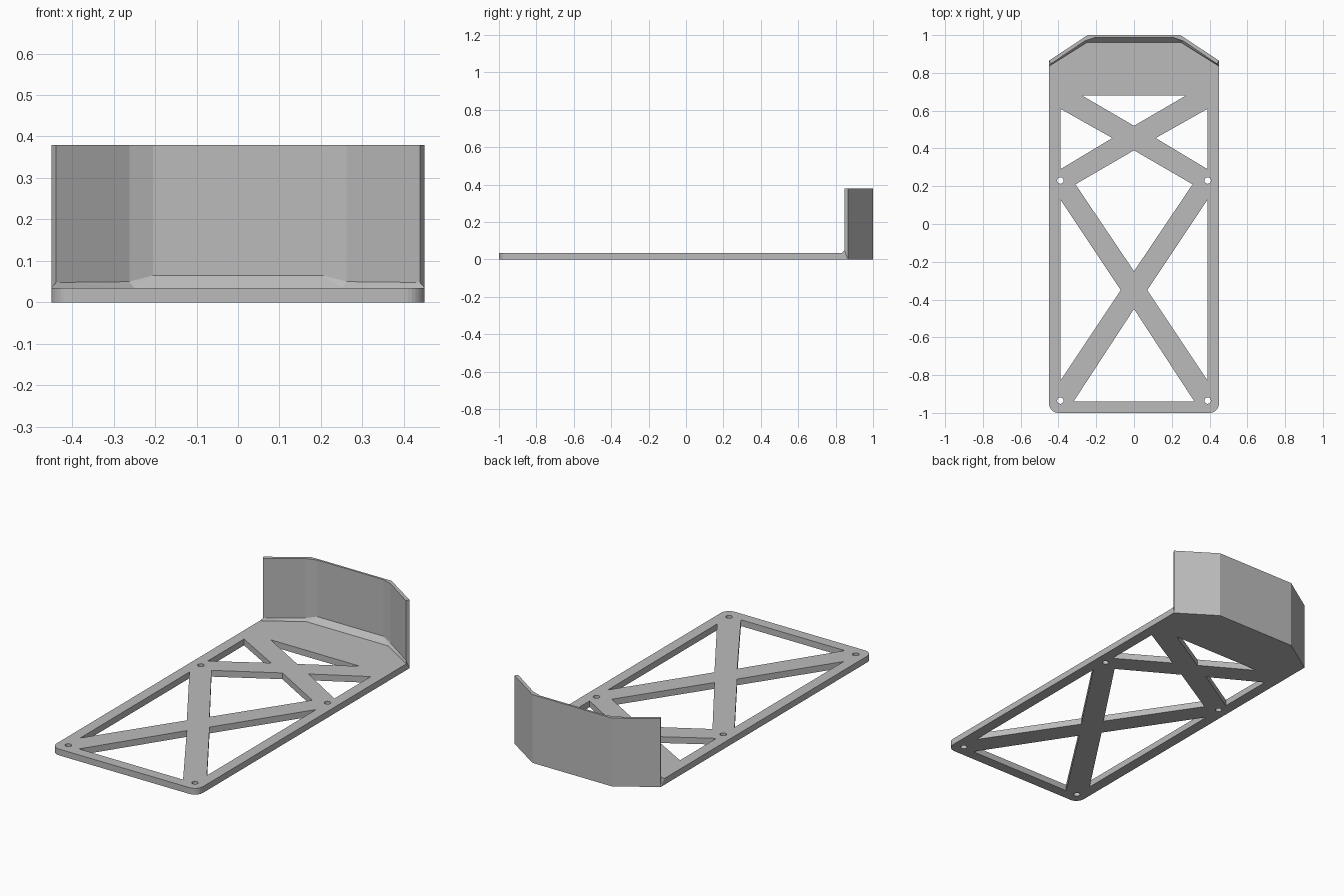
import bpy, bmesh, math

cube = bpy.data.objects.get("Cube")
if cube:
    bpy.data.objects.remove(cube, do_unlink=True)

grey = bpy.data.materials.new("plain_grey")
grey.use_nodes = True
grey.diffuse_color = (0.5, 0.5, 0.5, 1)
grey.node_tree.nodes["Principled BSDF"].inputs["Base Color"].default_value = (0.5, 0.5, 0.5, 1)

THICK = 0.035
HEIGHT = 0.38


def add_object(name, mesh):
    mesh.materials.clear()
    mesh.materials.append(grey)
    obj = bpy.data.objects.new(name, mesh)
    bpy.context.collection.objects.link(obj)
    return obj


def arc(cx, cy, r, start, end, n):
    return [(cx + r * math.cos(math.radians(start + (end - start) * i / n)),
             cy + r * math.sin(math.radians(start + (end - start) * i / n)))
            for i in range(n + 1)]


def mirror(points):
    return [(-x, y) for x, y in reversed(points)]


def plate(name, loops, thickness):
    """Extrude an outline with holes into a flat plate standing on z = 0."""
    curve = bpy.data.curves.new(name + "_profile", 'CURVE')
    curve.dimensions = '2D'
    curve.fill_mode = 'BOTH'
    curve.extrude = thickness / 2
    for loop in loops:
        spline = curve.splines.new('POLY')
        spline.points.add(len(loop) - 1)
        for p, (x, y) in zip(spline.points, loop):
            p.co = (x, y, 0, 1)
        spline.use_cyclic_u = True
    helper = bpy.data.objects.new(name + "_helper", curve)
    bpy.context.collection.objects.link(helper)
    graph = bpy.context.evaluated_depsgraph_get()
    mesh = bpy.data.meshes.new_from_object(helper.evaluated_get(graph))
    bpy.data.objects.remove(helper, do_unlink=True)
    bm = bmesh.new()
    bm.from_mesh(mesh)
    bmesh.ops.translate(bm, verts=bm.verts, vec=(0, 0, thickness / 2))
    bmesh.ops.remove_doubles(bm, verts=bm.verts, dist=0.0002)
    bmesh.ops.recalc_face_normals(bm, faces=bm.faces)
    for f in bm.faces:
        f.smooth = False
    bm.to_mesh(mesh)
    bm.free()
    return add_object(name, mesh)


# Base plate: rounded front corners, angled rear edge, truss openings
right_edge = arc(0.40, -0.95, 0.05, -90, 0, 8) + [(0.45, 0.835), (0.25, 0.96)]
outline = right_edge + mirror(right_edge)
side_openings = [
    [(0.39, 0.13), (0.39, -0.83), (0.07, -0.35)],
    [(0.39, 0.61), (0.39, 0.29), (0.115, 0.455)],
]
centre_openings = [
    [(-0.32, -0.94), (0.32, -0.94), (0, -0.45)],
    [(0, -0.25), (0.31, 0.21), (0, 0.39), (-0.31, 0.21)],
    [(-0.275, 0.68), (0.275, 0.68), (0, 0.52)],
]
screw_holes = [arc(x, y, 0.017, 0, 360, 20)[:-1]
               for x in (-0.39, 0.39) for y in (-0.935, 0.23)]
plate("base_plate", [outline] + side_openings + [mirror(s) for s in side_openings]
      + centre_openings + screw_holes, THICK)

# Rear wall: stations of (outer, inner, foot, height of the chamfer at its foot)
half = [
    ((0.45, 0.865), (0.439, 0.848), (0.45, 0.835), 0.048),
    ((0.245, 1.0), (0.262, 0.968), (0.25, 0.96), 0.05),
    ((0.245, 1.0), (0.205, 0.988), (0.25, 0.96), 0.065),
]
flip = lambda p: (-p[0], p[1])
stations = half + [(flip(o), flip(i), flip(f), z) for o, i, f, z in reversed(half)]
bm = bmesh.new()
rings = []
for outer, inner, foot, z in stations:
    section = [(*outer, 0), (*outer, HEIGHT), (*inner, HEIGHT),
               (*inner, z), (*foot, THICK), (*foot, 0)]
    rings.append([bm.verts.new(co) for co in section])
for a, b in zip(rings, rings[1:]):
    for k in range(6):
        n = (k + 1) % 6
        bm.faces.new((a[k], a[n], b[n], b[k]))
bm.faces.new(rings[0])
bm.faces.new(rings[-1])
bmesh.ops.remove_doubles(bm, verts=bm.verts, dist=0.0005)
bmesh.ops.triangulate(bm, faces=bm.faces)
bmesh.ops.recalc_face_normals(bm, faces=bm.faces)
wall_mesh = bpy.data.meshes.new("rear_wall")
bm.to_mesh(wall_mesh)
bm.free()
add_object("rear_wall", wall_mesh)
